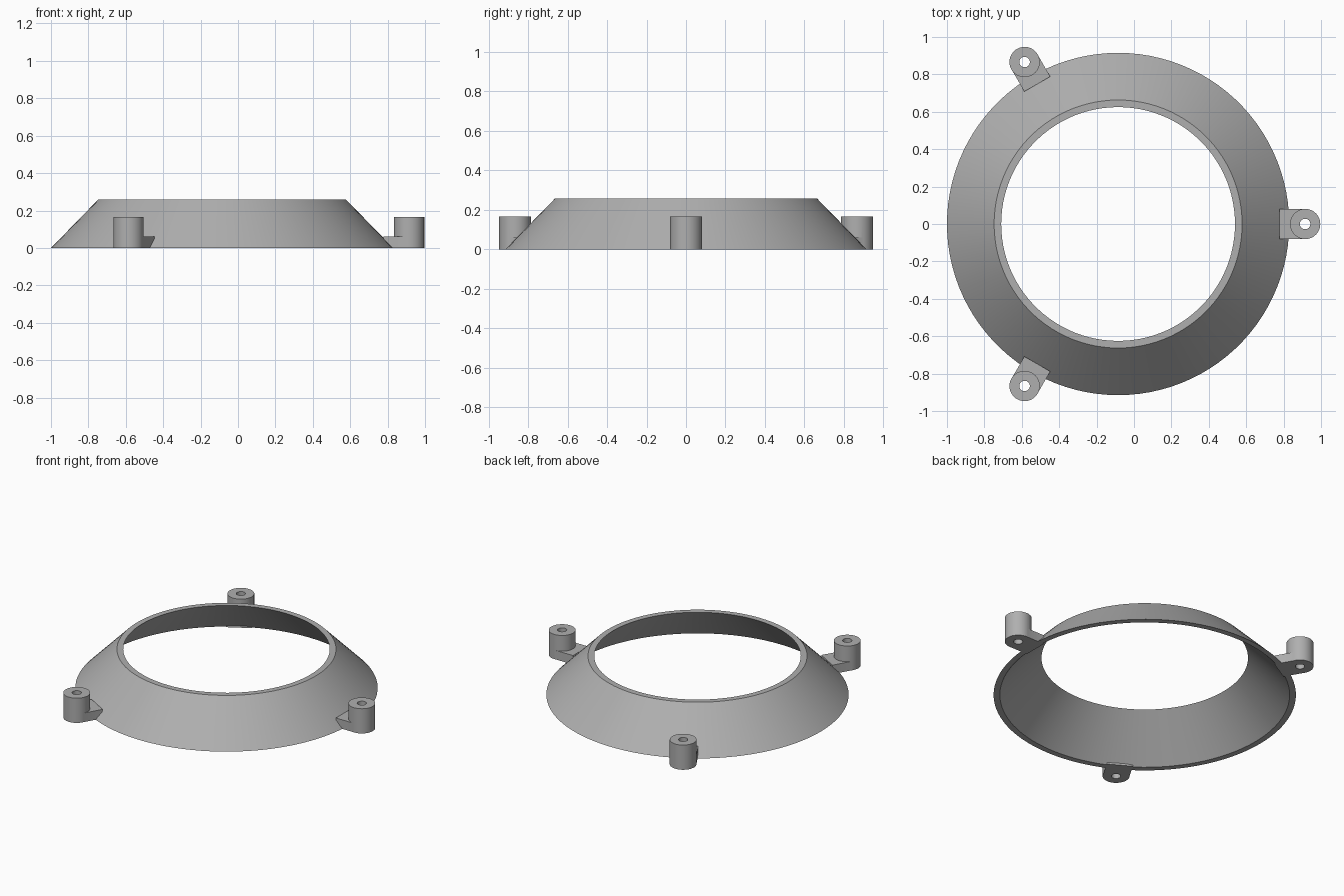
import bpy
import bmesh
from math import cos, sin, radians, pi
from mathutils import Matrix, Vector

if "Cube" in bpy.data.objects:
    bpy.data.objects.remove(bpy.data.objects["Cube"])

CENTRE = Vector((-0.085, 0, 0))   # axis of the ring
POST_REACH = 1.0                  # ring axis to post axis
POST_RADIUS = 0.081
POST_HEIGHT = 0.165

grey = bpy.data.materials.new("plain_grey")
grey.use_nodes = True
grey.diffuse_color = (0.43, 0.43, 0.43, 1)
grey.node_tree.nodes["Principled BSDF"].inputs["Base Color"].default_value = grey.diffuse_color


def add_object(name, bm):
    bmesh.ops.recalc_face_normals(bm, faces=bm.faces)
    mesh = bpy.data.meshes.new(name)
    bm.to_mesh(mesh)
    bm.free()
    mesh.materials.append(grey)
    obj = bpy.data.objects.new(name, mesh)
    bpy.context.collection.objects.link(obj)
    return obj


def lathe(profile, steps):
    """Revolve a closed (radius, height) profile around z."""
    bm = bmesh.new()
    rings = []
    for i in range(steps):
        a = 2 * pi * i / steps
        rings.append([bm.verts.new((r * cos(a), r * sin(a), z)) for r, z in profile])
    n = len(profile)
    for i, ring in enumerate(rings):
        nxt = rings[(i + 1) % steps]
        for j in range(n):
            k = (j + 1) % n
            bm.faces.new((ring[j], nxt[j], nxt[k], ring[k]))
    return bm


def cylinder(name, radius, z0, z1):
    bm = bmesh.new()
    bmesh.ops.create_cone(bm, cap_ends=True, segments=48, radius1=radius, radius2=radius,
                          depth=z1 - z0,
                          matrix=Matrix.Translation((POST_REACH, 0, (z0 + z1) / 2)))
    return add_object(name, bm)


def combine(target, tool, operation):
    mod = target.modifiers.new(operation.lower(), "BOOLEAN")
    mod.object, mod.operation, mod.solver = tool, operation, "EXACT"
    bpy.context.view_layer.objects.active = target
    bpy.ops.object.modifier_apply(modifier=mod.name)
    bpy.data.objects.remove(tool)


def smooth(obj):
    bpy.ops.object.select_all(action="DESELECT")
    obj.select_set(True)
    bpy.context.view_layer.objects.active = obj
    bpy.ops.object.shade_smooth_by_angle(angle=radians(30))


# Thin conical ring, open at both ends
ring = add_object("conical_ring", lathe(
    [(0.915, 0), (0.663, 0.258), (0.625, 0.258), (0.877, 0)], 100))
ring.location = CENTRE
smooth(ring)

# Screw mount: flat tab joined to an upright post, bored through
tab_bm = bmesh.new()
tab_start, tab_height = 0.864, 0.06
bmesh.ops.create_cube(
    tab_bm, size=1,
    matrix=Matrix.Translation(((tab_start + POST_REACH) / 2, 0, tab_height / 2))
    @ Matrix.Diagonal((POST_REACH - tab_start, 2 * POST_RADIUS - 0.002, tab_height, 1)))
mount = add_object("right_mount", tab_bm)
combine(mount, cylinder("post", POST_RADIUS, 0, POST_HEIGHT), "UNION")
combine(mount, cylinder("bore", 0.028, -0.1, 0.3), "DIFFERENCE")
mount.name = "left_mount"
mount.location = CENTRE
smooth(mount)

# Two more mounts, a third of a turn apart
for name, angle in (("back_right_mount", 120), ("front_right_mount", 240)):
    copy = mount.copy()
    copy.name = name
    copy.rotation_euler.z = radians(angle)
    bpy.context.collection.objects.link(copy)
